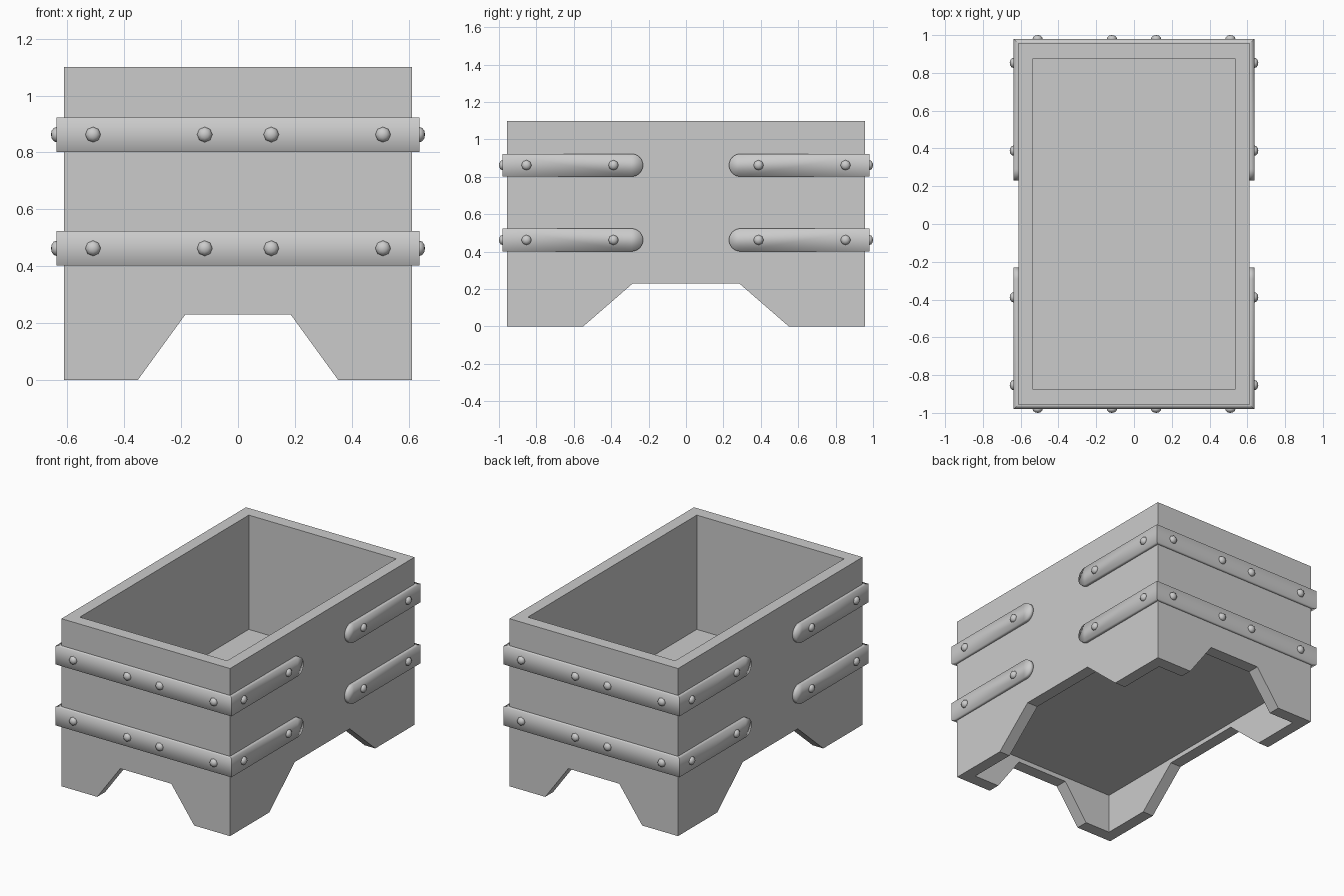
import bpy, bmesh, math
from mathutils import Matrix, Vector

if "Cube" in bpy.data.objects:
    bpy.data.objects.remove(bpy.data.objects["Cube"])

HX, HY, TOP = 0.612, 0.957, 1.10      # outer half sizes and height
IX, IY = 0.535, 0.876                 # inner half sizes
BX, BY = 0.638, 0.98                  # outer faces of the metal bands
BAND_Z = (0.4625, 0.8625)
HALF = 0.061                          # half height of a band


def finish(bm, name):
    bmesh.ops.remove_doubles(bm, verts=bm.verts, dist=0.0005)
    bmesh.ops.recalc_face_normals(bm, faces=bm.faces)
    me = bpy.data.meshes.new(name)
    bm.to_mesh(me)
    bm.free()
    ob = bpy.data.objects.new(name, me)
    bpy.context.collection.objects.link(ob)
    return ob


# Crate walls: four mitred panels with a trapezoid notch forming the legs
bm = bmesh.new()


def panel(half_out, half_in, d_out, d_in, foot, notch, place):
    def ring(h, d):
        pts = [(-h, TOP), (-h, 0), (-foot, 0), (-notch, 0.23),
               (notch, 0.23), (foot, 0), (h, 0), (h, TOP)]
        return [bm.verts.new(place(u, d, z)) for u, z in pts]
    a, b = ring(half_out, d_out), ring(half_in, d_in)
    bm.faces.new(a)
    bm.faces.new(b)
    for i in (1, 2, 3, 4, 5, 7):      # underside edges and top rim
        j = (i + 1) % 8
        bm.faces.new((a[i], a[j], b[j], b[i]))


for s in (-1, 1):
    panel(HX, IX, HY, IY, 0.352, 0.185, lambda u, d, z: (u, s * d, z))
    panel(HY, IY, HX, IX, 0.55, 0.285, lambda u, d, z: (s * d, u, z))
finish(bm, "crate_walls")

# Floor slab inside the walls
bm = bmesh.new()
bmesh.ops.create_cube(bm, size=1, matrix=Matrix.Translation((0, 0, 0.305)) @
                      Matrix.Diagonal((2 * IX + 0.02, 2 * IY + 0.02, 0.09, 1)))
finish(bm, "crate_floor")


# U-shaped bands: stations along the path, tapering to rounded ends
def band(name, side, z0):
    inx, iny, tip = HX - 0.01, HY - 0.01, 0.23
    arm = []
    for k in range(9):
        a = math.radians(90 - 90 * k / 8)
        y = tip + HALF * (1 - math.sin(a))
        arm.append((BX, y, inx, y, HALF * math.cos(a)))
    arm.append((BX, BY, inx, iny, HALF))          # mitred corner
    path = arm + [(-ox, oy, -ix, iy, h) for ox, oy, ix, iy, h in reversed(arm)]
    bm = bmesh.new()
    rings = []
    for ox, oy, ix, iy, h in path:
        rings.append([bm.verts.new((x, side * y, z0 + dz)) for x, y, dz in
                      ((ox, oy, -h), (ox, oy, h), (ix, iy, h), (ix, iy, -h))])
    for p, q in zip(rings, rings[1:]):
        for i in range(4):
            j = (i + 1) % 4
            bm.faces.new((p[i], p[j], q[j], q[i]))
    for f in bm.faces:
        f.smooth = True
    for e in bm.edges:                            # crisp corner creases
        if all(abs(abs(v.co.y) - BY) < 1e-4 or abs(abs(v.co.y) - iny) < 1e-4
               for v in e.verts) and abs(e.verts[0].co.x - e.verts[1].co.x) < 0.1:
            e.smooth = False
    finish(bm, name)


for side, label in ((-1, "front"), (1, "back")):
    for z0, level in zip(BAND_Z, ("lower", "upper")):
        band(f"{label}_{level}_band", side, z0)

# Eight-sided domed rivets
bm = bmesh.new()


def rivet(pos, out):
    rot = Vector(out).to_track_quat('Z', 'Y').to_matrix().to_4x4()
    bmesh.ops.create_uvsphere(bm, u_segments=8, v_segments=6, radius=1,
                              matrix=Matrix.Translation(pos) @ rot @
                              Matrix.Diagonal((0.027, 0.027, 0.02, 1)))


for z0 in BAND_Z:
    for s in (-1, 1):
        for x in (-0.51, -0.117, 0.117, 0.51):
            rivet((x, s * BY, z0), (0, s, 0))
        for y in (-0.853, -0.388, 0.388, 0.853):
            rivet((s * BX, y, z0), (s, 0, 0))
for f in bm.faces:
    f.smooth = True
finish(bm, "rivets")
